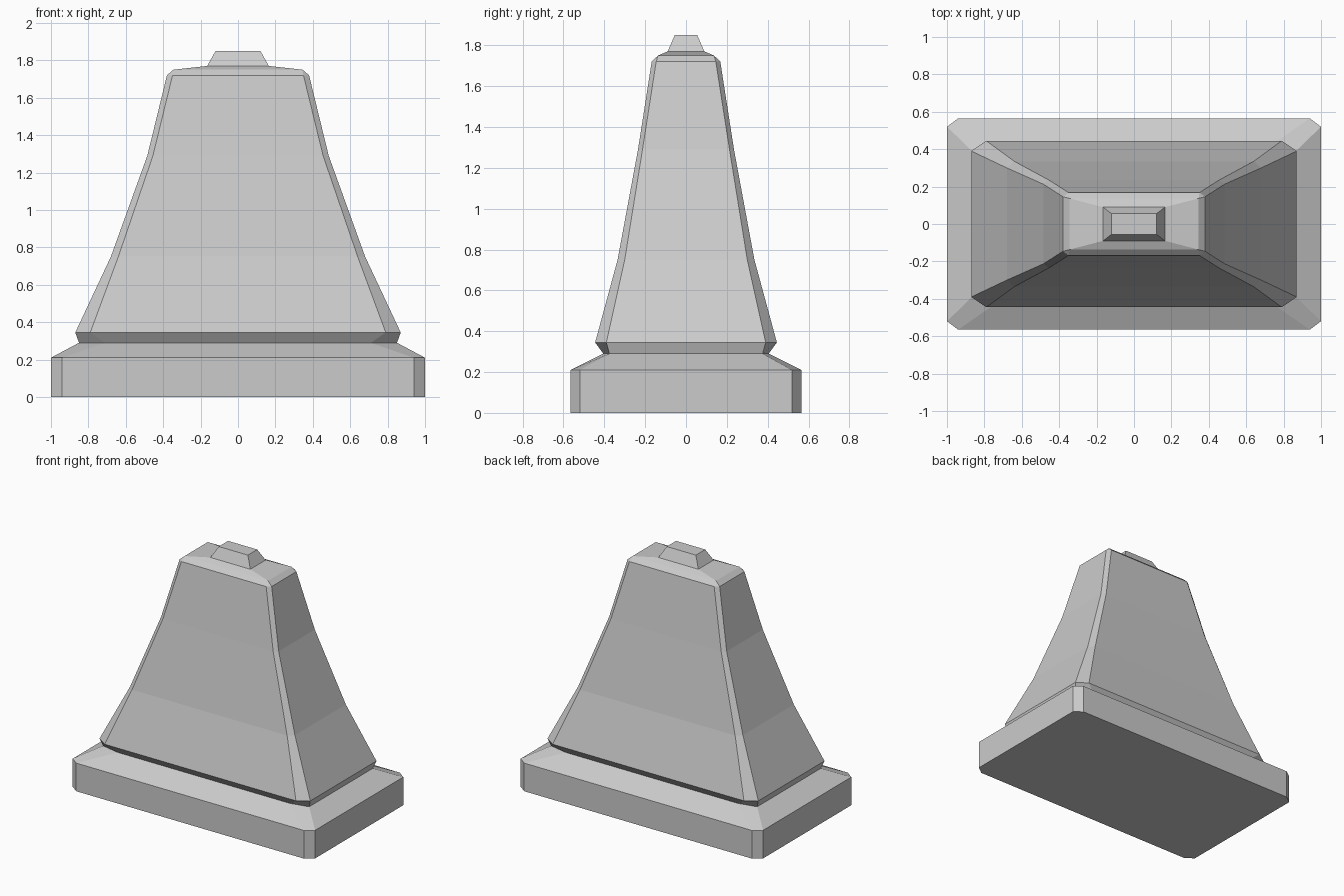
import bpy, bmesh

cube = bpy.data.objects.get("Cube")
if cube:
    bpy.data.objects.remove(cube, do_unlink=True)

# Single plain material
grey = bpy.data.materials.new("light grey")
grey.use_nodes = True
colour = (0.6, 0.6, 0.6, 1)
grey.diffuse_color = colour
grey.node_tree.nodes["Principled BSDF"].inputs["Base Color"].default_value = colour


def ring(bm, hx, hy, z, cx, cy):
    """Rectangle with cut corners, as eight vertices counter-clockwise."""
    corners = []
    for sx, sy in ((1, -1), (1, 1), (-1, 1), (-1, -1)):
        pair = [(sx * (hx - cx), sy * hy), (sx * hx, sy * (hy - cy))]
        corners += pair if sx * sy < 0 else pair[::-1]
    return [bm.verts.new((x, y, z)) for x, y in corners]


def loft(name, sections, close_bottom=False, close_top=False):
    """Stack cut-corner rectangles and skin them with flat faces."""
    bm = bmesh.new()
    rings = [ring(bm, *s) for s in sections]
    for low, high in zip(rings, rings[1:]):
        for i in range(8):
            j = (i + 1) % 8
            bm.faces.new((low[i], low[j], high[j], high[i]))
    if close_bottom:
        bm.faces.new(rings[0][::-1])
    if close_top:
        bm.faces.new(rings[-1])
    bmesh.ops.remove_doubles(bm, verts=bm.verts[:], dist=0.0005)
    mesh = bpy.data.meshes.new(name)
    bm.to_mesh(mesh)
    bm.free()
    mesh.materials.append(grey)
    obj = bpy.data.objects.new(name, mesh)
    bpy.context.collection.objects.link(obj)
    return obj


# Sections: half width, half depth, height, corner cut in x and y
neck = (0.85, 0.405, 0.29, 0.14, 0.03)
shoulder = (0.165, 0.09, 1.77, 0, 0)

# Wide plinth with sloped top edge
loft("plinth", [
    (1.0, 0.565, 0, 0.06, 0.045),
    (1.0, 0.565, 0.21, 0.06, 0.045),
    neck,
], close_bottom=True)

# Flared body with undercut foot and sloped shoulders
loft("tapered_body", [
    neck,
    (0.87, 0.445, 0.345, 0.08, 0.055),
    (0.68, 0.335, 0.75, 0.04, 0.035),
    (0.485, 0.235, 1.29, 0.03, 0.022),
    (0.38, 0.168, 1.72, 0.03, 0.022),
    (0.345, 0.137, 1.75, 0, 0),
    shoulder,
])

# Small block on top
loft("top_cap", [shoulder, (0.12, 0.055, 1.85, 0, 0)], close_top=True)
